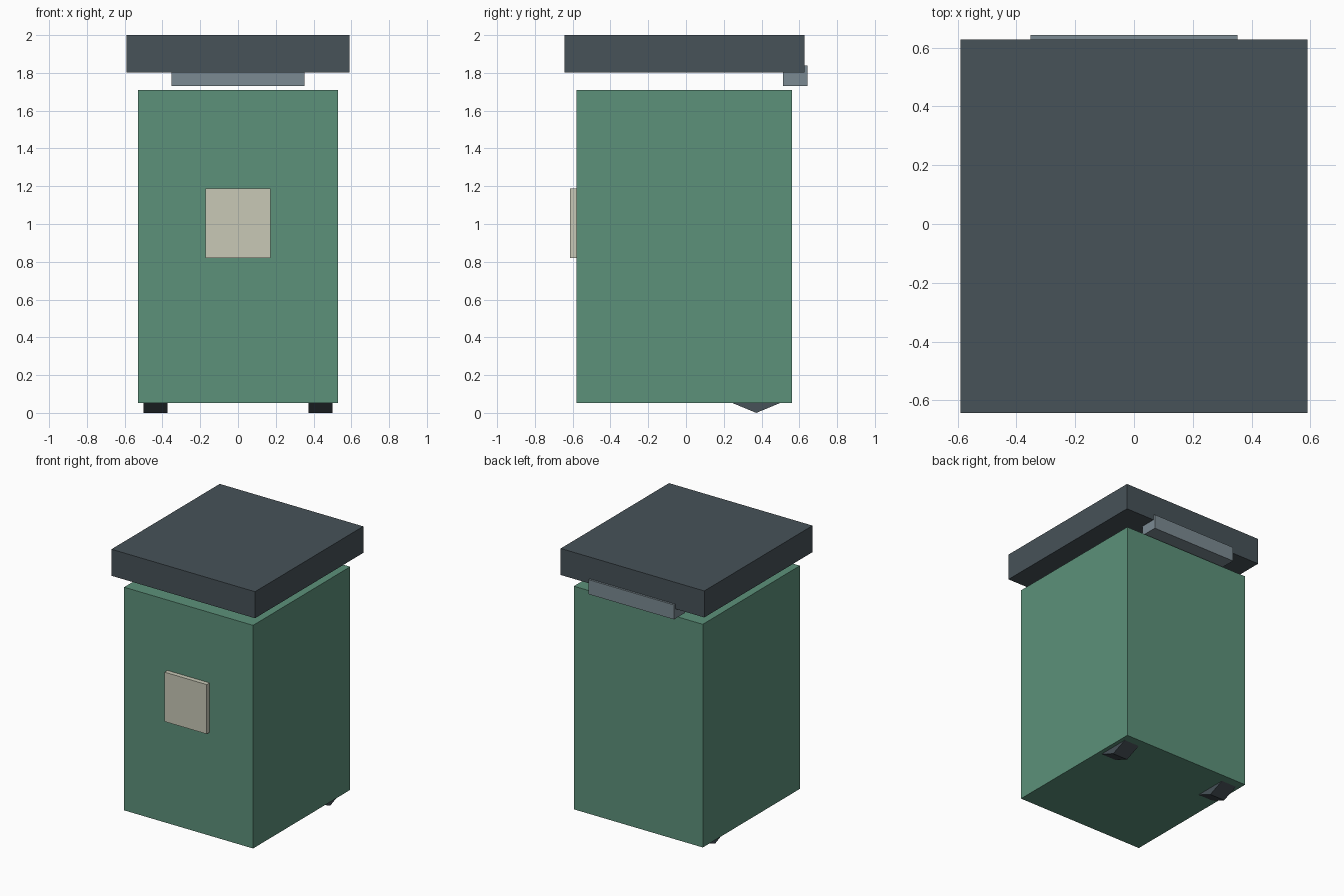
import bpy
from math import pi

cube = bpy.data.objects.get("Cube")
if cube:
    bpy.data.objects.remove(cube, do_unlink=True)


def make_material(name, rgb):
    mat = bpy.data.materials.new(name)
    mat.use_nodes = True
    colour = (*rgb, 1.0)
    mat.diffuse_color = colour
    for node in mat.node_tree.nodes:
        if node.type == 'BSDF_PRINCIPLED':
            node.inputs["Base Color"].default_value = colour
    return mat


green = make_material("bin_green", (0.107, 0.283, 0.195))
slate = make_material("dark_slate", (0.063, 0.084, 0.098))
grey = make_material("hinge_grey", (0.198, 0.254, 0.287))
cream = make_material("label_cream", (0.578, 0.578, 0.468))


def finish(name, mat):
    obj = bpy.context.object
    obj.name = obj.data.name = name
    obj.data.materials.append(mat)
    bpy.ops.object.transform_apply(location=False, rotation=True, scale=True)
    return obj


def box(name, mat, x, y, z):
    """Box given by its lower and upper limit on each axis."""
    spans = (x, y, z)
    bpy.ops.mesh.primitive_cube_add(size=1, location=[(a + b) / 2 for a, b in spans])
    bpy.context.object.scale = [b - a for a, b in spans]
    return finish(name, mat)


# Body, overhanging lid, rear hinge and front label
box("body", green, (-0.53, 0.53), (-0.58, 0.56), (0.052, 1.71))
box("lid", slate, (-0.59, 0.59), (-0.643, 0.628), (1.803, 2.0))
box("hinge", grey, (-0.352, 0.352), (0.513, 0.643), (1.73, 1.838))
box("front_label", cream, (-0.173, 0.173), (-0.614, -0.58), (0.82, 1.187))

# Eight-sided wheels sunk into the base, one corner touching the ground
radius = 0.178
for side, sign in (("left", 1), ("right", -1)):
    bpy.ops.mesh.primitive_cylinder_add(
        vertices=8, radius=radius, depth=0.125,
        location=(sign * 0.437, 0.372, radius), rotation=(0, pi / 2, 0))
    finish(side + "_wheel", slate)
